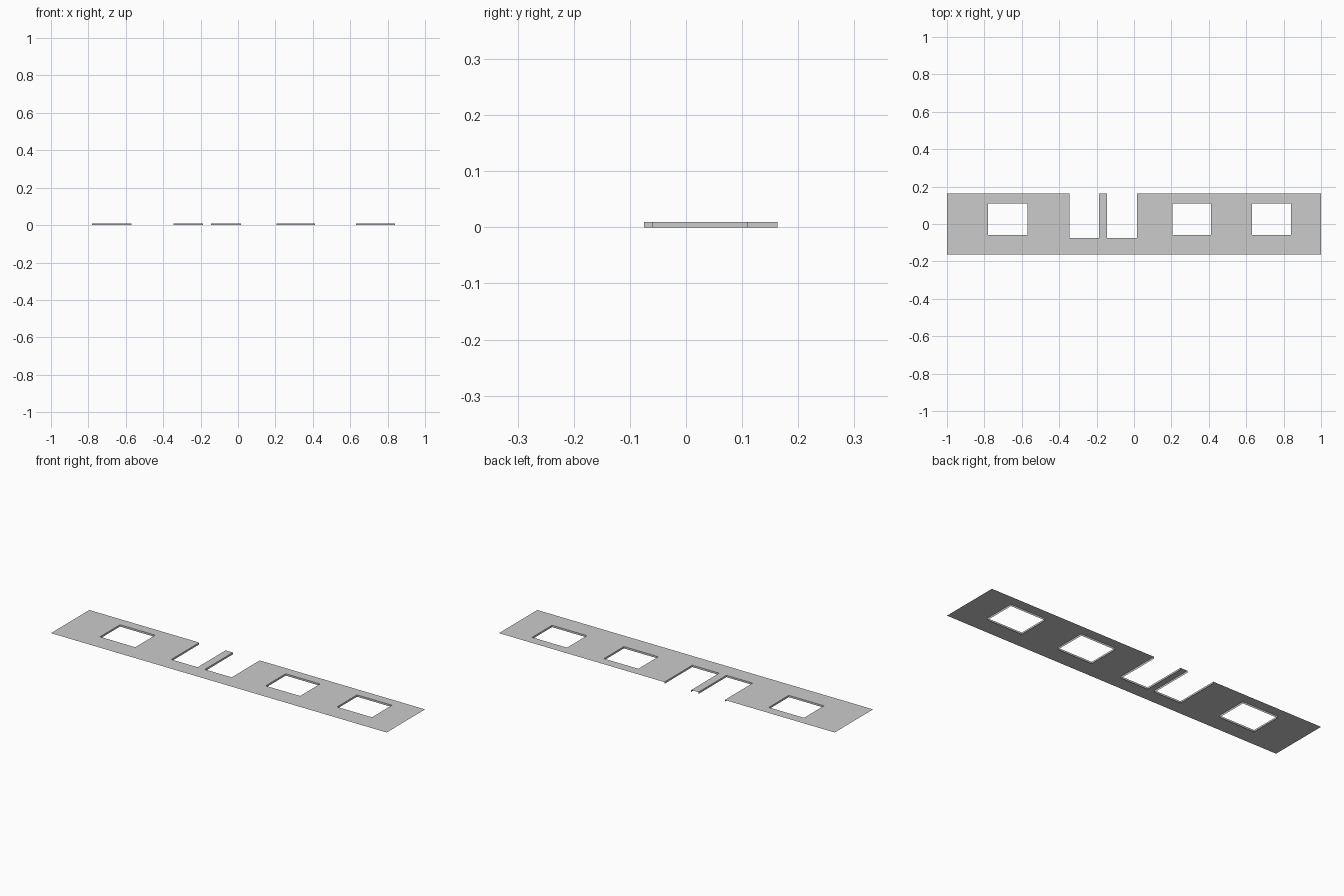
import bpy, bmesh

if "Cube" in bpy.data.objects:
    bpy.data.objects.remove(bpy.data.objects["Cube"])

HALF_X, HALF_Y, TOP = 1.0, 0.163, 0.01

# Openings: x0, x1, y0, y1
windows = [(-0.78, -0.57, -0.06, 0.11), (0.207, 0.412, -0.06, 0.11), (0.632, 0.84, -0.06, 0.11)]
doors = [(-0.345, -0.188, -0.075, HALF_Y), (-0.145, 0.015, -0.075, HALF_Y)]
openings = windows + doors


def make_object(name, bm):
    mesh = bpy.data.meshes.new(name)
    bm.to_mesh(mesh)
    bm.free()
    obj = bpy.data.objects.new(name, mesh)
    bpy.context.collection.objects.link(obj)


# Wall skin: a sheet of cells, leaving out those inside an opening
xs = sorted({-HALF_X, HALF_X} | {v for o in openings for v in o[:2]})
ys = sorted({-HALF_Y, HALF_Y} | {v for o in openings for v in o[2:]})
bm = bmesh.new()
for xa, xb in zip(xs, xs[1:]):
    for ya, yb in zip(ys, ys[1:]):
        cx, cy = (xa + xb) / 2, (ya + yb) / 2
        if any(a < cx < b and c < cy < d for a, b, c, d in openings):
            continue
        bm.faces.new([bm.verts.new((x, y, TOP)) for x, y in
                      ((xa, ya), (xb, ya), (xb, yb), (xa, yb))])
bmesh.ops.remove_doubles(bm, verts=bm.verts, dist=1e-5)

# Reveals: fold the opening edges down, leaving the outer rim open
for e in [e for e in bm.edges if e.is_boundary]:
    mid = (e.verts[0].co + e.verts[1].co) / 2
    if abs(mid.x) > HALF_X - 1e-4 or abs(mid.y) > HALF_Y - 1e-4:
        continue
    loop = e.link_loops[0]
    a, b = loop.vert, loop.link_loop_next.vert
    low = [bm.verts.new((v.co.x, v.co.y, 0)) for v in (a, b)]
    bm.faces.new((b, a, low[0], low[1]))
bmesh.ops.remove_doubles(bm, verts=bm.verts, dist=1e-5)
make_object("wall_panel", bm)
